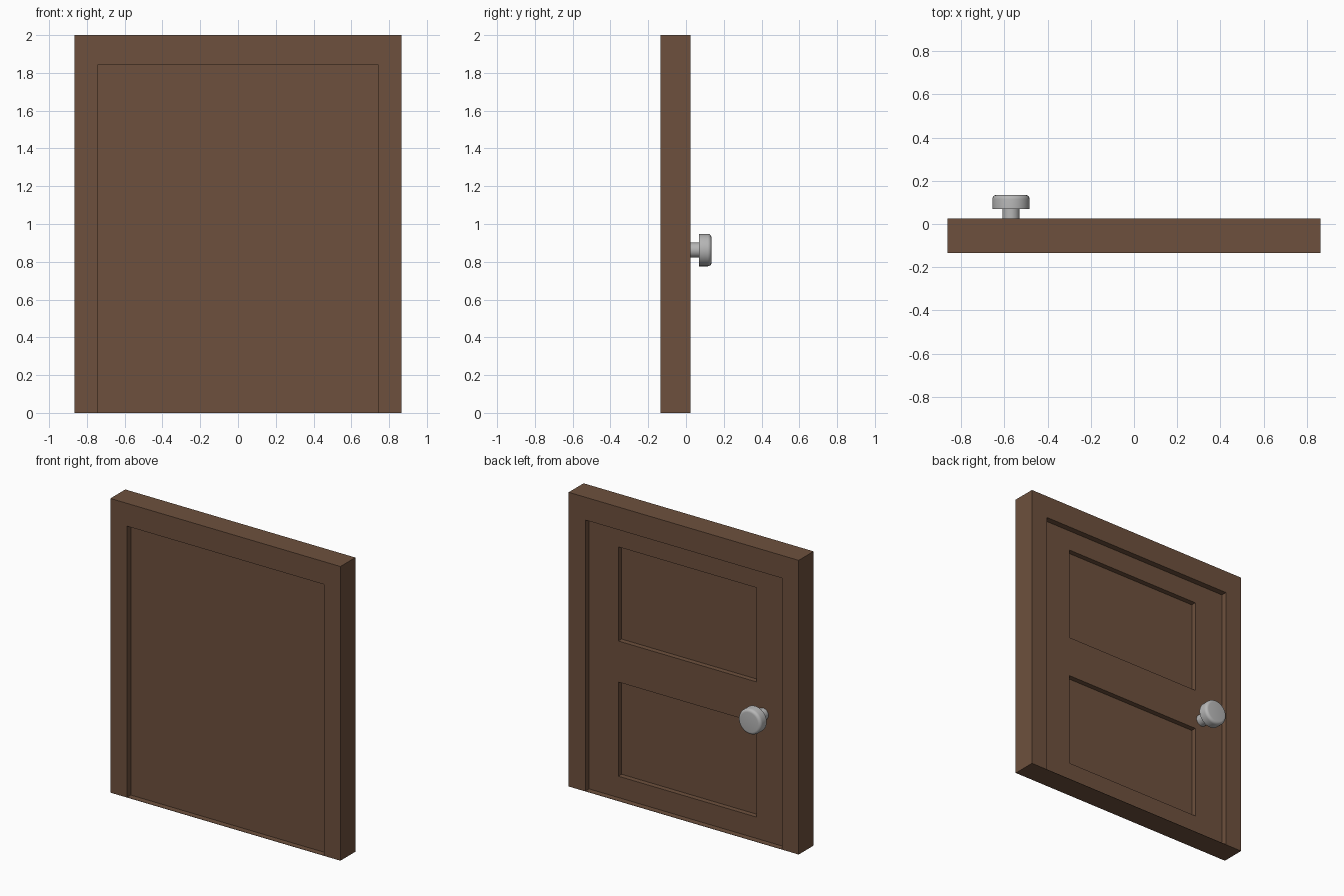
import bpy, bmesh, math

if "Cube" in bpy.data.objects:
    bpy.data.objects.remove(bpy.data.objects["Cube"])


def material(name, rgb):
    m = bpy.data.materials.new(name)
    m.diffuse_color = (*rgb, 1.0)
    m.use_nodes = True
    m.node_tree.nodes["Principled BSDF"].inputs["Base Color"].default_value = m.diffuse_color
    return m


brown = material("brown_wood", (0.155, 0.081, 0.047))
grey = material("grey_metal", (0.47, 0.47, 0.47))


def box(name, x, y, z, mat):
    """Box from (min, max) ranges."""
    me = bpy.data.meshes.new(name)
    bm = bmesh.new()
    bmesh.ops.create_cube(bm, size=1.0)
    for v in bm.verts:
        v.co = [r[0] if c < 0 else r[1] for c, r in zip(v.co, (x, y, z))]
    bm.to_mesh(me)
    bm.free()
    me.materials.append(mat)
    ob = bpy.data.objects.new(name, me)
    bpy.context.collection.objects.link(ob)
    return ob


def carve(target, x, y, z):
    """Cut a box-shaped recess and remove the cutter."""
    cutter = box("recess_cutter", x, y, z, brown)
    cutter.hide_render = True
    mod = target.modifiers.new("recess", 'BOOLEAN')
    mod.operation = 'DIFFERENCE'
    mod.solver = 'EXACT'
    mod.object = cutter
    bpy.context.view_layer.objects.active = target
    bpy.ops.object.modifier_apply(modifier=mod.name)
    bpy.data.objects.remove(cutter)


# Door and frame in one block, with a paper-thin sill
FRONT, BACK, DEPTH, SILL = -0.135, 0.025, 0.04, 0.002
door = box("door_and_frame", (-0.865, 0.865), (FRONT, BACK), (0, 2), brown)

# Door leaf set back from the frame on both sides
for y in ((FRONT - 0.1, FRONT + DEPTH), (BACK - DEPTH, BACK + 0.1)):
    carve(door, (-0.74, 0.74), y, (SILL, 1.845))

# Two sunken panels on the back only
for z in ((0.147, 0.787), (1.066, 1.706)):
    carve(door, (-0.52, 0.52), (BACK - DEPTH - 0.035, BACK + 0.1), z)

# Door knob: stem and rounded head as a lathed profile of (radius, y)
profile = [(0.04, -0.015), (0.04, 0.07), (0.086, 0.07)]
R = 0.02
for i in range(6):
    a = math.radians(90 * i / 5)
    profile.append((0.066 + R * math.cos(a), 0.115 + R * math.sin(a)))
SEGS = 32
me = bpy.data.meshes.new("door_knob")
bm = bmesh.new()
rings = []
for r, y in profile:
    rings.append([bm.verts.new((-0.57 + r * math.cos(2 * math.pi * s / SEGS), y,
                                0.862 + r * math.sin(2 * math.pi * s / SEGS)))
                  for s in range(SEGS)])
for a, b in zip(rings, rings[1:]):
    for s in range(SEGS):
        t = (s + 1) % SEGS
        bm.faces.new((a[s], a[t], b[t], b[s]))
bm.faces.new(rings[0])
bm.faces.new(rings[-1])
bmesh.ops.recalc_face_normals(bm, faces=bm.faces)
bm.to_mesh(me)
bm.free()
me.materials.append(grey)
knob = bpy.data.objects.new("door_knob", me)
bpy.context.collection.objects.link(knob)
bpy.ops.object.select_all(action='DESELECT')
knob.select_set(True)
bpy.context.view_layer.objects.active = knob
bpy.ops.object.shade_smooth_by_angle(angle=math.radians(35))
